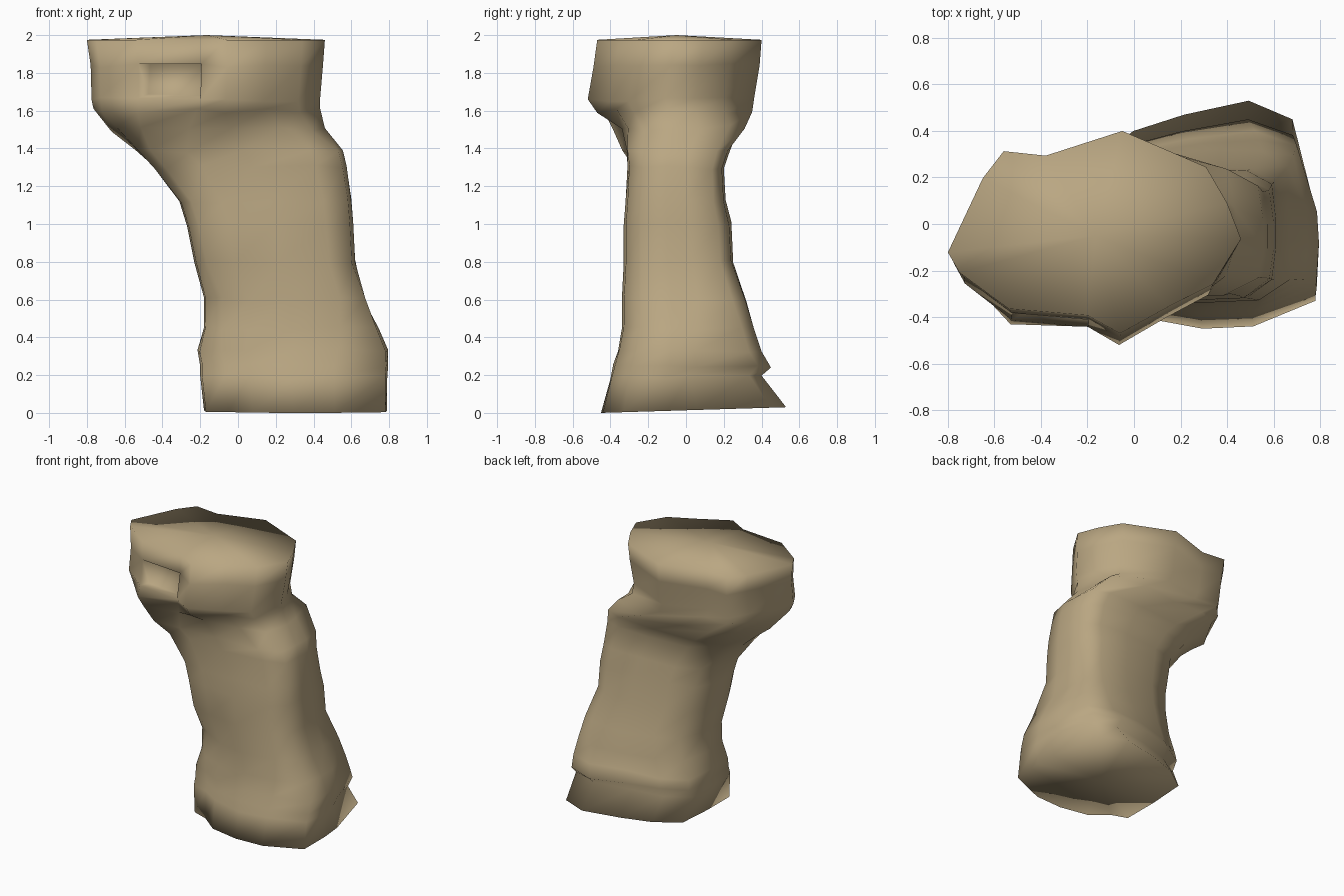
import bpy, bmesh, random
from mathutils import Vector

random.seed(4)
cube = bpy.data.objects.get("Cube")
if cube:
    bpy.data.objects.remove(cube, do_unlink=True)

# Sandstone colour
stone = bpy.data.materials.new("sandstone")
stone.use_nodes = True
colour = (0.49, 0.385, 0.225, 1)
stone.diffuse_color = colour
stone.node_tree.nodes["Principled BSDF"].inputs["Base Color"].default_value = colour

# Plan outlines of foot, waist and head, counter-clockwise from the right side
FOOT = [(.8, -.1), (.79, .06), (.69, .45), (.5, .53), (.22, .47), (0, .4), (-.17, .28),
        (-.18, 0), (-.17, -.27), (-.05, -.31), (.08, -.41), (.3, -.45), (.52, -.44), (.79, -.33)]
WAIST = [(1, .4), (1, .62), (.98, .88), (.86, .98), (.6, 1), (.3, .96), (.1, .86),
         (0, .55), (.01, .25), (.07, .08), (.25, .02), (.52, 0), (.84, .02), (.98, .16)]
HEAD = [(.46, -.08), (.4, .08), (.31, .24), (-.05, .4), (-.38, .29), (-.56, .31), (-.65, .19),
        (-.8, -.14), (-.75, -.23), (-.54, -.39), (-.2, -.42), (-.06, -.5), (.15, -.38), (.34, -.28)]

# Height, x range, y range of each ring
RINGS = [(0, -.18, .79, -.45, .53), (.19, -.2, .79, -.4, .4), (.25, -.2, .795, -.385, .45),
         (.33, -.21, .795, -.36, .4), (.45, -.18, .745, -.34, .36), (.6, -.18, .69, -.34, .32),
         (.8, -.23, .62, -.33, .25), (1, -.27, .61, -.33, .24), (1.12, -.31, .6, -.32, .21),
         (1.3, -.45, .575, -.31, .2), (1.38, -.54, .555, -.32, .23), (1.5, -.67, .46, -.36, .31),
         (1.6, -.765, .435, -.47, .35), (1.66, -.775, .435, -.52, .36), (1.84, -.78, .45, -.49, .39),
         (1.975, -.8, .46, -.47, .4)]


def unit(points):
    """Scale an outline into the unit square."""
    xs, ys = zip(*points)
    return [((x - min(xs)) / (max(xs) - min(xs)), (y - min(ys)) / (max(ys) - min(ys)))
            for x, y in points]


def blend(a, b, t):
    t = min(max(t, 0), 1)
    return unit([Vector(p).lerp(Vector(q), t) for p, q in zip(a, b)])


foot, head = unit(FOOT), unit(HEAD)
bm = bmesh.new()
loops = []
for z, x0, x1, y0, y1 in RINGS:
    lower = blend(foot, WAIST, (z - .25) / .4)
    outline = blend(lower, head, (z - 1.38) / .24)
    wobble = .012 if 0 < z < 1.9 else 0
    tilt = .03 if z == 0 else 0
    loops.append([bm.verts.new((x0 + u * (x1 - x0), y0 + v * (y1 - y0),
                                z + tilt * v + random.uniform(-wobble, wobble)))
                  for u, v in outline])

# Skin between rings
n = len(FOOT)
for low, high in zip(loops, loops[1:]):
    for i in range(n):
        j = (i + 1) % n
        bm.faces.new((low[i], low[j], high[j], high[i]))

# Closed underside and slightly domed crown
for loop, z, flip in ((loops[0], .015, True), (loops[-1], 2, False)):
    mid = sum((v.co for v in loop), Vector()) / n
    centre = bm.verts.new((mid.x, mid.y, z))
    for i in range(n):
        pair = [loop[i], loop[(i + 1) % n]]
        bm.faces.new((pair[::-1] if flip else pair) + [centre])

# Bumps and dents: centre, radius, push
DENTS = [((-.18, -.1, .32), .12, (-.03, 0, 0)), ((-.05, -.3, .6), .16, (.03, .05, 0)),
         ((.42, .24, 1.5), .13, (.02, .02, .02)), ((-.45, -.33, 1.5), .2, (0, -.1, 0)),
         ((.05, -.36, 1.5), .14, (0, .04, .03)), ((.68, 0, .6), .15, (-.03, 0, 0))]
for centre, radius, push in DENTS:
    for v in bm.verts:
        fall = 1 - (v.co - Vector(centre)).length / radius
        if fall > 0:
            v.co += Vector(push) * min(1, fall * 1.6)

# Niche in the front of the head, deepest under its lintel
bm.normal_update()
niche = [f for f in bm.faces if f.normal.y < -.5 and -.55 < f.calc_center_median().x < -.2
         and 1.66 < f.calc_center_median().z < 1.84]
bmesh.ops.inset_region(bm, faces=niche, thickness=.03)
for v in {v for f in niche for v in f.verts}:
    v.co += Vector((.04, .13, .02)) if v.co.z > 1.75 else Vector((.03, .03, 0))

bmesh.ops.recalc_face_normals(bm, faces=bm.faces)
for f in bm.faces:
    f.smooth = True
mesh = bpy.data.meshes.new("rock_pillar")
bm.to_mesh(mesh)
bm.free()
mesh.materials.append(stone)
pillar = bpy.data.objects.new("rock_pillar", mesh)
bpy.context.collection.objects.link(pillar)
